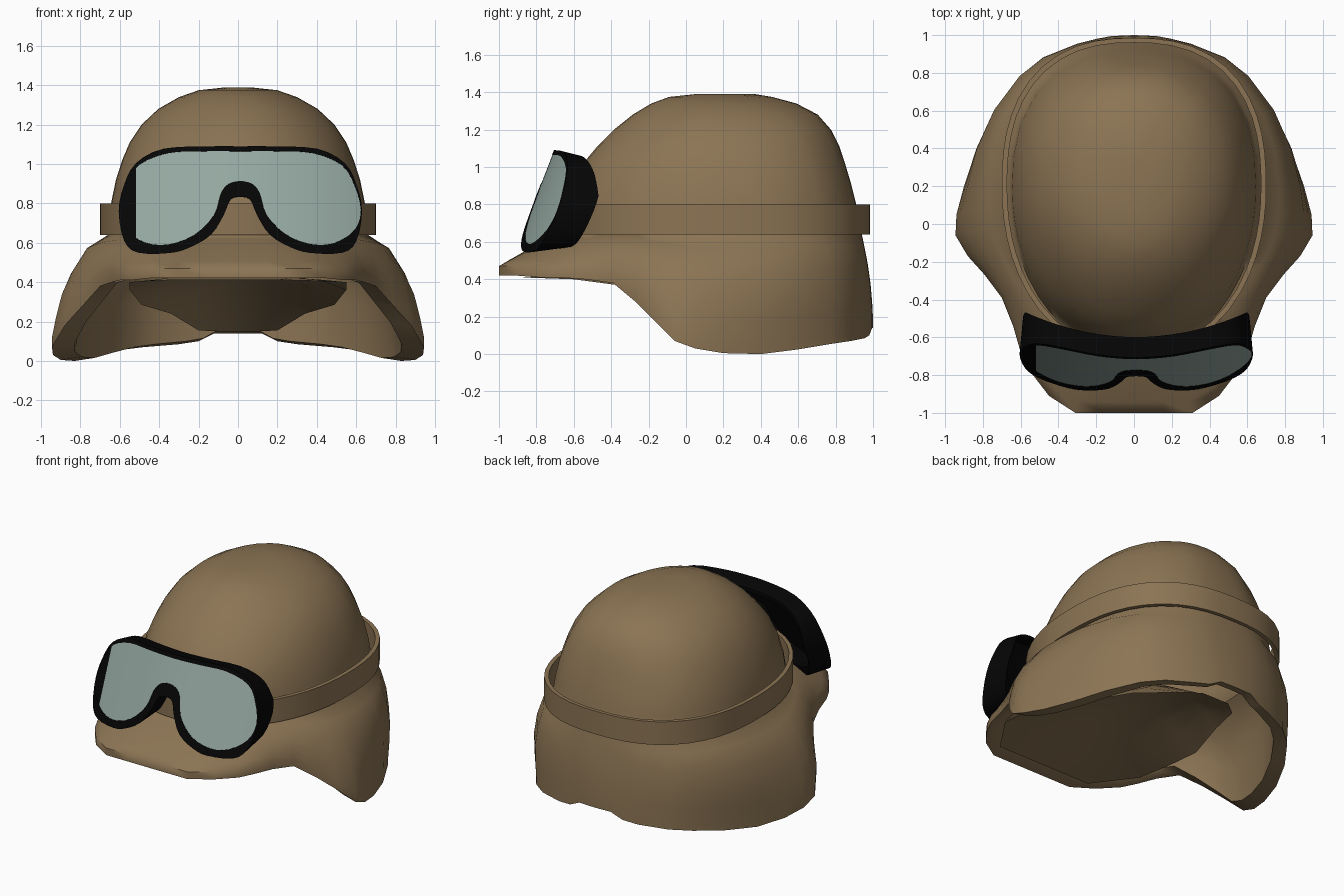
import bpy, bmesh, math

if "Cube" in bpy.data.objects:
    bpy.data.objects.remove(bpy.data.objects["Cube"])

def mat(name, rgb):
    m = bpy.data.materials.new(name)
    m.diffuse_color = (*rgb, 1)
    m.use_nodes = True
    m.node_tree.nodes["Principled BSDF"].inputs["Base Color"].default_value = m.diffuse_color
    return m

TAN = mat("tan brown", (0.26, 0.175, 0.088))
BLACK = mat("rubber black", (0.0015, 0.0015, 0.0015))
GLASS = mat("pale green glass", (0.30, 0.39, 0.355))

def finish(name, bm, mats, angle=35):
    bmesh.ops.recalc_face_normals(bm, faces=bm.faces)
    me = bpy.data.meshes.new(name)
    bm.to_mesh(me)
    bm.free()
    ob = bpy.data.objects.new(name, me)
    bpy.context.collection.objects.link(ob)
    for m in mats:
        me.materials.append(m)
    bpy.ops.object.select_all(action='DESELECT')
    bpy.context.view_layer.objects.active = ob
    ob.select_set(True)
    bpy.ops.object.shade_smooth_by_angle(angle=math.radians(angle))
    return ob

def loft(name, rows, mats, closed=False, angle=35):
    """Skin a stack of rings; either close into a tube wall or cap the first ring."""
    bm = bmesh.new()
    rings = [[bm.verts.new(p) for p in r] for r in rows]
    n = len(rings[0])
    pairs = list(zip(rings, rings[1:])) + ([(rings[-1], rings[0])] if closed else [])
    for a, b in pairs:
        for i in range(n):
            j = (i + 1) % n
            bm.faces.new((a[i], a[j], b[j], b[i]))
    if not closed:
        bm.faces.new(rings[0])
    return finish(name, bm, mats, angle)

def mirror_loop(half):
    """Half outline (x >= 0, both ends on x = 0) to a full loop."""
    return half + [(-p[0], *p[1:]) for p in half[-2:0:-1]]

def lerp(a, b, t):
    return a + (b - a) * t

# ---------- helmet shell ----------
YC = 0.2
rim = mirror_loop([
    (0, -1, .42), (.16, -1, .42), (.31, -1, .42), (.45, -.91, .42), (.55, -.78, .41),
    (.60, -.68, .41), (.64, -.54, .40), (.70, -.39, .38), (.79, -.27, .28),
    (.88, -.17, .18), (.945, -.06, .07), (.94, .05, .03), (.90, .2, .005), (.83, .4, 0),
    (.73, .6, .025), (.6, .78, .055), (.48, .88, .07), (.3, .955, .085),
    (.2, .98, .10), (.12, .995, .14), (0, 1, .14)])
dirs = [math.atan2(y - YC, x) for x, y, z in rim]

def egg(z, w, yf, yb, angles, n=2.45):
    """Egg-shaped ring with separate front and back lengths, rounder in front."""
    out = []
    for a in angles:
        c, s = math.cos(a), math.sin(a)
        ln, k = (yb - YC, n) if s > 0 else (YC - yf, max(2, n * .87))
        r = ((abs(c) / w) ** k + (abs(s) / ln) ** k) ** (-1 / k)
        out.append((r * c, YC + r * s, z))
    return out

dome = [egg(*d, dirs, n) for *d, n in [
    (.64, .66, -.68, .94, 2.4), (.80, .645, -.645, .91, 2.4), (.92, .62, -.60, .88, 2.4),
    (1.02, .588, -.55, .85, 2.35), (1.11, .55, -.475, .82, 2.3), (1.2, .49, -.385, .775, 2.3),
    (1.28, .405, -.285, .705, 2.2), (1.34, .30, -.185, .59, 2.1), (1.375, .20, -.09, .46, 2),
    (1.39, .06, .05, .37, 2)]]
lip = [(x, y, z + .05) for x, y, z in rim]

def flare(t, bulge):
    out = []
    for p, q, a in zip(lip, dome[0], dirs):
        b = bulge * math.cos(a) ** 2 + .012 * math.sin(math.pi * t)
        out.append((lerp(p[0], q[0], t) + b * math.cos(a),
                    lerp(p[1], q[1], t) + b * math.sin(a), lerp(p[2], q[2], t)))
    return out

skirt = [flare(.2, .035), flare(.42, .07), flare(.65, .085), flare(.88, .075)]

def inset(row, dz):
    return [(x * .88, YC + (y - YC) * .92, z + dz) for x, y, z in row]

inner = [inset(rim, .015)] + [inset(r, -.035) for r in skirt[1:] + dome[:1]]
loft("helmet_shell", dome[::-1] + skirt[::-1] + [lip, rim] + inner, [TAN], angle=60)

# ---------- arched lining that closes the inside, dropping down to the back ----------
bm = bmesh.new()
stations = [(.36, -.88, .41, 0), (.55, -.6, .40, .03), (.55, -.3, .36, .1), (.49, .02, .285, .18),
            (.34, .4, .24, .16), (.2, .72, .155, .05), (.1, .8, .15, 0)]
rows = [[bm.verts.new((w * i / 4, y, z + h * (1 - (i / 4) ** 2))) for i in range(-4, 5)]
        for w, y, z, h in stations]
for a, b in zip(rows, rows[1:]):
    for i in range(8):
        bm.faces.new((a[i], b[i], b[i + 1], a[i + 1]))
finish("inner_lining", bm, [TAN], 40)

# ---------- strap around the dome ----------
ang = [2 * math.pi * i / 48 for i in range(48)]
outer = (.70, -.70, .985)
inside = (.672, -.675, .96)
loft("goggle_strap", [egg(.64, *outer, ang), egg(.80, *outer, ang),
                      egg(.80, *inside, ang), egg(.64, *inside, ang)], [TAN], closed=True)

# ---------- goggles ----------
def smooth(pts, k=3):
    """Catmull-Rom curve through the outline points."""
    p = [pts[0]] + pts + [pts[-1]]
    out = []
    for i in range(1, len(p) - 2):
        for s in range(k):
            t = s / k
            out.append(tuple(.5 * (2 * b + (c - a) * t + (2 * a - 5 * b + 4 * c - d) * t * t
                                   + (3 * b - a - 3 * c + d) * t ** 3)
                             for a, b, c, d in zip(*p[i - 1:i + 3])))
    return out + [pts[-1]]

lens_half = smooth([(0, 1.065), (.2, 1.065), (.37, 1.055), (.515, .995), (.58, .89), (.612, .765),
                    (.58, .665), (.48, .6), (.365, .592), (.235, .64), (.135, .74), (.1, .85),
                    (.06, .90), (0, .915)])
frame_half = smooth([(0, 1.09), (.16, 1.09), (.39, 1.078), (.53, 1.005), (.592, .89), (.618, .76),
                     (.59, .61), (.52, .55), (.36, .548), (.26, .575), (.15, .64), (.085, .74),
                     (.05, .82), (0, .835)])
SHIFT = .012

def place(x, z, d):
    """Tilted, wrapped goggle surface, pushed back by d."""
    return (x + SHIFT, -.905 + .39 * (z - .56) + .38 * x * x + d, z)

def ring(half, depth, sx=1, sz=1):
    return [place(x * sx, .82 + (z - .82) * sz, depth(z)) for x, z in mirror_loop(half)]

front = lambda z: -.008
back = lambda z: .195 - .085 * max(0, (z - .85) / .24)
loft("goggle_frame", [ring(frame_half, front), ring(frame_half, back, .97, .9),
                      ring(lens_half, back, .97, .9), ring(lens_half, front)],
     [BLACK], closed=True)

# lens: vertical strips between upper and lower outline, dark strip at one end
k = max(range(len(lens_half)), key=lambda i: lens_half[i][0])
upper, lower = lens_half[:k + 1], lens_half[k:][::-1]
XM = lens_half[k][0]

def at(curve, x):
    for (x0, z0), (x1, z1) in zip(curve, curve[1:]):
        if x0 <= x <= x1:
            return lerp(z0, z1, (x - x0) / max(x1 - x0, 1e-9))
    return curve[-1][1]

xs = sorted({round(p[0], 4) for p in lens_half if 0 <= p[0] < XM} | {.53, XM})
xs = [-x for x in xs[:0:-1]] + xs

def lens_sheet(name, depth, mats):
    bm = bmesh.new()
    cols = []
    for x in xs:
        zt, zb = at(upper, abs(x)), at(lower, abs(x))
        if abs(x) == XM:
            zt, zb = zt + .004, zb - .004
        cols.append([bm.verts.new(place(x, lerp(zb, zt, i / 4), depth)) for i in range(5)])
    for a, b, x0, x1 in zip(cols, cols[1:], xs, xs[1:]):
        for i in range(4):
            f = bm.faces.new((a[i], b[i], b[i + 1], a[i + 1]))
            f.material_index = 1 if len(mats) > 1 and (x0 + x1) / 2 < -.53 else 0
    finish(name, bm, mats, 60)

lens_sheet("goggle_lens", -.006, [GLASS, BLACK])
lens_sheet("goggle_lens_backing", .015, [BLACK])
